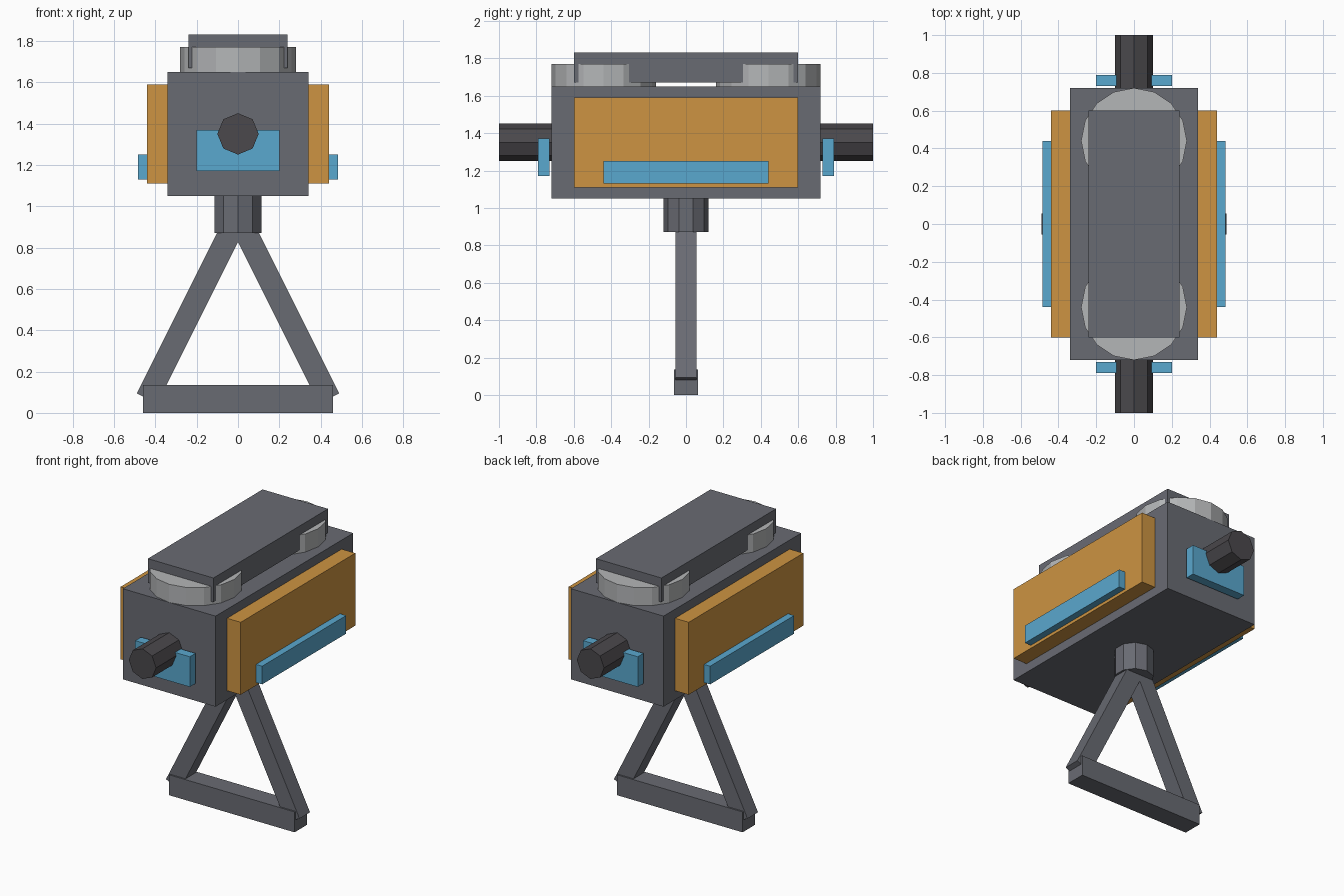
import bpy
import math
from mathutils import Vector

cube = bpy.data.objects.get("Cube")
if cube:
    bpy.data.objects.remove(cube, do_unlink=True)


def make_material(name, rgb):
    mat = bpy.data.materials.new(name)
    mat.use_nodes = True
    mat.diffuse_color = (*rgb, 1)
    mat.node_tree.nodes["Principled BSDF"].inputs["Base Color"].default_value = (*rgb, 1)
    return mat


GREY = make_material("slate grey", (0.141, 0.147, 0.171))
LIGHT = make_material("light grey", (0.456, 0.465, 0.475))
ORANGE = make_material("amber", (0.61, 0.296, 0.054))
BLUE = make_material("sky blue", (0.102, 0.392, 0.62))
DARK = make_material("charcoal", (0.069, 0.065, 0.072))


def finish(name, mat):
    obj = bpy.context.object
    obj.name = obj.data.name = name
    obj.data.materials.append(mat)
    return obj


def box(name, mat, low, high):
    """Box between two opposite corners."""
    low, high = Vector(low), Vector(high)
    bpy.ops.mesh.primitive_cube_add(size=1, location=(low + high) / 2)
    obj = finish(name, mat)
    obj.scale = high - low
    bpy.ops.object.transform_apply(location=False, rotation=False, scale=True)
    return obj


def prism(name, mat, sides, radius, start, end):
    """Faceted cylinder between two points."""
    start, end = Vector(start), Vector(end)
    axis = end - start
    bpy.ops.mesh.primitive_cylinder_add(
        vertices=sides, radius=radius, depth=axis.length, location=(start + end) / 2)
    obj = finish(name, mat)
    if abs(axis.y) > abs(axis.z):
        obj.rotation_euler.x = math.pi / 2
    return obj


# Stand: foot bar, sloping legs and neck
box("foot_bar", GREY, (-0.46, -0.065, 0), (0.46, 0.065, 0.135))
for side, label in ((1, "left"), (-1, "right")):
    top, foot = Vector((0, 0, 0.95)), Vector((side * 0.44, 0, 0.07))
    half = (top - foot).length / 2
    leg = box(label + "_leg", GREY, (-0.055, -0.055, -half), (0.055, 0.055, half))
    leg.location = (top + foot) / 2
    leg.rotation_euler.y = math.atan2(top.x - foot.x, top.z - foot.z)
prism("neck", GREY, 10, 0.12, (0, 0, 0.87), (0, 0, 1.05))

# Main housing and raised top cover
box("housing", GREY, (-0.34, -0.72, 1.05), (0.34, 0.72, 1.65))
box("top_cover", GREY, (-0.24, -0.6, 1.67), (0.24, 0.6, 1.83))

# Side panels with trim strips
for side, label in ((1, "left"), (-1, "right")):
    box(label + "_panel", ORANGE, (side * 0.39 - 0.05, -0.6, 1.11),
        (side * 0.39 + 0.05, 0.6, 1.59))
    box(label + "_strip", BLUE, (side * 0.4625 - 0.0225, -0.44, 1.13),
        (side * 0.4625 + 0.0225, 0.44, 1.25))

# Drums, rods and plates at each end
for end, label in ((-1, "front"), (1, "back")):
    prism(label + "_drum", LIGHT, 16, 0.28, (0, end * 0.44, 1.65), (0, end * 0.44, 1.77))
    prism(label + "_rod", DARK, 8, 0.1, (0, end * 0.7, 1.35), (0, end, 1.35))
    box(label + "_plate", BLUE, (-0.2, end * 0.76 - 0.03, 1.17),
        (0.2, end * 0.76 + 0.03, 1.37))
